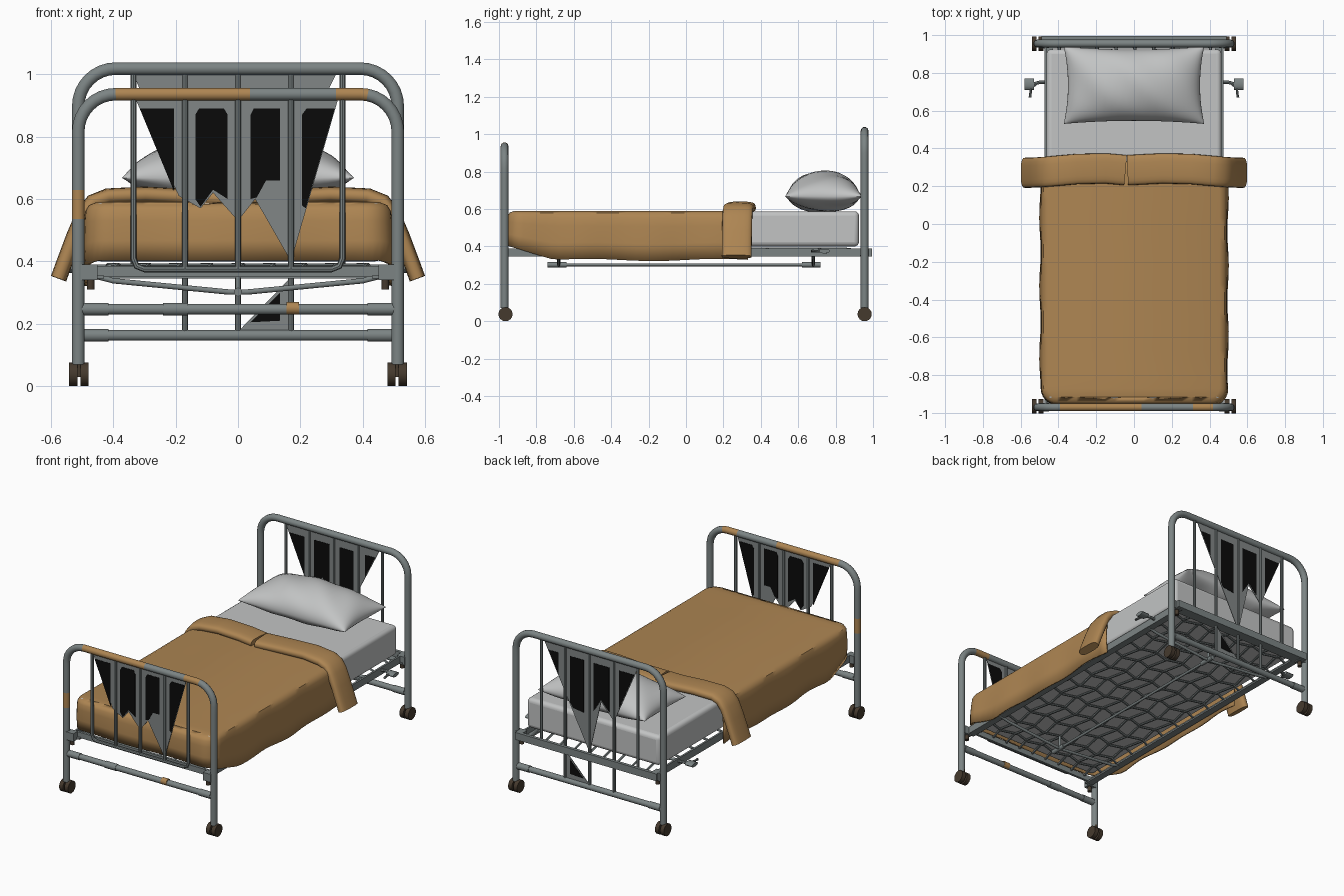
import bpy, bmesh, math
from mathutils import Vector as V

if "Cube" in bpy.data.objects:
    bpy.data.objects.remove(bpy.data.objects["Cube"])


def mat(name, c):
    m = bpy.data.materials.new(name)
    m.diffuse_color = (*c, 1)
    m.use_nodes = True
    m.node_tree.nodes["Principled BSDF"].inputs["Base Color"].default_value = m.diffuse_color
    return m


METAL = mat("grey_metal", (0.20, 0.23, 0.23))
PLATE = mat("panel_grey", (0.22, 0.24, 0.24))
TAN = mat("tan_blanket", (0.42, 0.235, 0.085))
LINEN = mat("pale_linen", (0.54, 0.55, 0.55))
BLACK = mat("black_gap", (0.003, 0.003, 0.003))
BROWN = mat("dark_brown", (0.06, 0.042, 0.027))


def finish(name, bm, *mats):
    bmesh.ops.recalc_face_normals(bm, faces=bm.faces)
    me = bpy.data.meshes.new(name)
    bm.to_mesh(me)
    bm.free()
    ob = bpy.data.objects.new(name, me)
    bpy.context.collection.objects.link(ob)
    for m in mats:
        me.materials.append(m)
    return ob


def tube(name, pts, ra, rb=None, m=METAL, ref=(0, 1, 0), n=10, e=1.0, rule=None):
    """Sweep an (optionally squarish) elliptical section along a path."""
    rb = rb or ra
    pts = [V(p) for p in pts]
    bm = bmesh.new()
    rings = []
    for i, p in enumerate(pts):
        t = (pts[min(i + 1, len(pts) - 1)] - pts[max(i - 1, 0)]).normalized()
        r = V(ref) if abs(t.dot(V(ref))) < 0.9 else V((0, 0, 1))
        a = (r - t * r.dot(t)).normalized()
        b = t.cross(a)
        ring = []
        for k in range(n):
            w = 2 * math.pi * k / n
            c, s = math.cos(w), math.sin(w)
            c, s = [math.copysign(abs(q) ** e, q) for q in (c, s)]
            ring.append(bm.verts.new(p + a * ra * c + b * rb * s))
        rings.append(ring)
    for r0, r1 in zip(rings, rings[1:]):
        for k in range(n):
            bm.faces.new((r0[k], r0[(k + 1) % n], r1[(k + 1) % n], r1[k]))
    bm.faces.new(rings[0])
    bm.faces.new(rings[-1])
    if rule:
        for f in bm.faces:
            f.material_index = int(rule(f.calc_center_median()))
    return finish(name, bm, m, TAN)


def box(name, lo, hi, m=METAL, bevel=0.0):
    bm = bmesh.new()
    bmesh.ops.create_cube(bm, size=1)
    for v in bm.verts:
        v.co = V([(lo[i] + hi[i]) / 2 + v.co[i] * (hi[i] - lo[i]) for i in range(3)])
    ob = finish(name, bm, m)
    if bevel:
        b = ob.modifiers.new("soft", 'BEVEL')
        b.width, b.segments = bevel, 4
    return ob


def plate(name, poly, y, thick, m):
    bm = bmesh.new()
    f = bm.faces.new([bm.verts.new((x, y - thick / 2, z)) for x, z in poly])
    g = bmesh.ops.extrude_face_region(bm, geom=[f])
    bmesh.ops.translate(bm, vec=(0, thick, 0), verts=[v for v in g["geom"] if isinstance(v, bmesh.types.BMVert)])
    finish(name, bm, m)


def hoop(y, h):
    """Arched bed end, sampled finely so worn patches can be picked out."""
    half = [(-.512, .07 + (h - .19) * i / 16) for i in range(17)]
    half += [(-.392 - .12 * math.cos(a), h - .12 + .12 * math.sin(a)) for a in [math.pi / 16 * k for k in range(1, 9)]]
    top = [(-.392 + .784 * i / 20, h) for i in range(1, 20)]
    return [(x, y, z) for x, z in half + top + [(-x, z) for x, z in reversed(half)]]


FY, HY = -.97, .955
# Arched tube ends with worn patches at the foot
def worn(c):
    return (c.z > .89 and (-.40 < c.x < .05 or .32 < c.x < .41)) or (c.x < -.4 and .53 < c.z < .64)
tube("foot_hoop", hoop(FY, .936), .021, rule=worn)
tube("head_hoop", hoop(HY, 1.018), .021)

# Lower cross rails with collars
for nm, y, z in (("foot", FY, .247), ("head", HY, .163)):
    tube(nm + "_lower_rail", [(-.5, y, z), (.5, y, z)], .018)
    for x in (-.455, .455):
        tube(nm + "_rail_collar", [(x - .04, y, z), (x + .04, y, z)], .021)
tube("foot_rail_patch", [(.155, FY, .25), (.195, FY, .25)], .021, m=TAN)
tube("foot_rail_joint", [(-.24, FY, .247), (-.16, FY, .247)], .021)

# Upright spindles
for x in (-.17, 0, .17):
    tube("foot_spindle", [(x, FY, .93), (x, FY, .375)], .01, n=8)
    tube("head_spindle", [(x, HY, 1.01), (x, HY, .165)], .009, n=8)
tube("foot_spindle_loop", [(-.335, FY, .93), (-.335, FY, .41), (-.325, FY, .385), (-.30, FY, .375),
                           (.30, FY, .375), (.325, FY, .385), (.335, FY, .41), (.335, FY, .93)], .01, n=8)
for x in (-.335, .335):
    tube("head_side_spindle", [(x, HY, 1.01), (x, HY, .37)], .009, n=8)

# Pointed panels between spindles, with black areas
panels = [
    ("foot_panel", FY, [(-.335, .935), (.325, .935), (.17, .40), (.055, .60), (0, .53), (-.08, .62), (-.12, .57), (-.19, .61)],
     [[(-.315, .89), (-.205, .89), (-.205, .625)],
      [(-.125, .89), (-.045, .89), (-.033, .87), (-.033, .60), (-.08, .63), (-.12, .575), (-.137, .60), (-.137, .87)],
      [(.05, .89), (.135, .89), (.135, .66), (.09, .66), (.06, .605), (.04, .60), (.04, .87)],
      [(.205, .87), (.22, .89), (.31, .89), (.217, .57), (.205, .58)]]),
    ("head_panel", HY, [(.32, 1.01), (0, .38), (-.08, .72), (-.17, .62), (-.34, 1.01)],
     [[(.285, .95), (.215, .95), (.215, .81)],
      [(.135, .95), (.04, .95), (.04, .62), (.115, .63), (.135, .66)],
      [(-.03, .95), (-.137, .95), (-.137, .67), (-.08, .73), (-.03, .65)],
      [(-.205, .95), (-.31, .95), (-.205, .71)]]),
    ("head_lower_panel", HY, [(.18, .36), (.17, .175), (0, .175)],
     [[(.135, .30), (.135, .21), (.04, .205)]])]
for nm, y, poly, gaps in panels:
    plate(nm, poly, y, .004, PLATE)
    for g in gaps:
        plate(nm + "_black", g, y, .007, BLACK)

# Twin-wheel casters
for y in (-.965, .955):
    for s in (-1, 1):
        x = s * .51
        tube("caster_stem", [(x, y, .03), (x, y, .09)], .016, m=BROWN)
        for d in (-.018, .018):
            tube("caster_wheel", [(x + d - .013, y, .038), (x + d - .008, y, .038), (x + d + .008, y, .038), (x + d + .013, y, .038)],
                 .038, m=BROWN, n=16)

# Angle-iron bed frame
box("head_angle_iron", (-.49, .975, .345), (.49, .995, .39))
box("head_angle_flange", (-.49, .93, .345), (.49, .98, .353))
box("foot_angle_iron", (-.46, -.945, .35), (.46, -.93, .385))
for s in (-1, 1):
    a, b = sorted((s * .462, s * .474))
    box("side_rail", (a, -.96, .345), (b, .985, .39))
    a, b = sorted((s * .43, s * .474))
    box("side_rail_flange", (a, -.96, .345), (b, .985, .355))
    for y in (FY, HY):
        a, b = sorted((s * .45, s * .505))
        box("corner_bracket", (a, y - .022, .34), (b, y + .022, .39))
        tube("corner_bolt", [(s * .472, y, .31), (s * .472, y, .345)], .013, m=BROWN)
    # Side clips near the head
    tube("side_clip", [(s * .45, .75, .37), (s * .50, .75, .375), (s * .535, .74, .375)], .009, n=8)
    tube("side_clip_knob", [(s * .53, .74, .375), (s * .545, .74, .375), (s * .58, .74, .375)], .03, .012, n=10)
    tube("side_clip_hook", [(s * .51, .75, .375), (s * .545, .72, .375), (s * .55, .67, .375)], .008, n=8)

# Spring lattice under the mattress
for i in range(9):
    x = -.40 + .1 * i
    tube("spring_long", [(x, -.94, .375)] + [(x + .015 * (-1) ** j, -.84 + .14 * j, .39) for j in range(13)] + [(x, .97, .375)],
         .009, .006, n=6, ref=(1, 0, 0))
for j in range(13):
    y = -.84 + .14 * j
    tube("spring_cross", [(-.465, y, .37)] + [(-.4 + .1 * i, y + .015 * (-1) ** i, .388) for i in range(9)] + [(.465, y, .37)],
         .009, .006, n=6)

# Hanging brace below the springs
tube("brace_rod", [(0, -.74, .302), (0, .71, .302)], .008)
for y in (-.68, .68):
    tube("brace_strut", [(-.465, y, .355), (-.40, y, .338), (-.03, y, .302), (.03, y, .302), (.40, y, .338), (.465, y, .355)], .009)
    tube("brace_hub", [(0, y - .06, .302), (0, y + .04, .302)], .014)
    tube("brace_post", [(0, y, .30), (0, y, .38)], .008)

# Mattress
box("mattress", (-.463, -.935, .40), (.463, .925, .588), LINEN, .025)

# Pillow with pinched seam and corners
bm = bmesh.new()
N = 28
for sg, hz in ((1, .135), (-1, .085)):
    g = []
    for i in range(N + 1):
        row = []
        for j in range(N + 1):
            u, v = [math.sin(math.pi / 2 * (2 * k / N - 1)) for k in (i, j)]
            h = max(0, (1 - u * u) * (1 - v * v)) ** .5
            x = .372 * u * (1 - .06 * (1 - v * v))
            y = .735 + .205 * v * (1 - .08 * (1 - u * u))
            rip = .005 * math.sin(9 * u + 4 * v) * h
            row.append(bm.verts.new((x, y, .668 + sg * hz * h + rip)))
        g.append(row)
    for i in range(N):
        for j in range(N):
            bm.faces.new((g[i][j], g[i + 1][j], g[i + 1][j + 1], g[i][j + 1]))
bmesh.ops.remove_doubles(bm, verts=bm.verts, dist=.0005)
finish("pillow", bm, LINEN)

# Blanket: skirt around a U-shaped outline, bridged across the top
bm = bmesh.new()
left = [(-.487, .33 - 1.2 * i / 24, -1, 0) for i in range(25)]
left += [(-.407 - .08 * math.cos(a), -.87 - .08 * math.sin(a), -math.cos(a), -math.sin(a)) for a in [math.pi / 12 * k for k in range(1, 7)]]
left += [(-.407 + .407 * i / 8, -.95, 0, -1) for i in range(1, 8)]
path = left + [(-x, y, -nx, ny) for x, y, nx, ny in reversed(left)]
rows = []
for t, off in ((0, .004), (.35, .006), (.7, .002), (.88, -.002), (.96, -.012), (1, -.035)):
    row = []
    for x, y, nx, ny in path:
        k = min(1, max(0, (-.70 - y) / .24))
        zb = .328 + .08 * k + .006 * math.sin(9 * y)
        o = off + .006 * math.sin(17 * y + 11 * x) * (1 - t)
        row.append(bm.verts.new((x + nx * o, y + ny * o, zb + (.585 - zb) * t)))
    rows.append(row)
n = len(path)
for r0, r1 in zip(rows, rows[1:]):
    for i in range(n - 1):
        bm.faces.new((r0[i], r0[i + 1], r1[i + 1], r1[i]))
top = rows[-1]
for i in range(n // 2 - 1):
    bm.faces.new((top[i], top[i + 1], top[n - 2 - i], top[n - 1 - i]))
bl = finish("blanket", bm, TAN)
so = bl.modifiers.new("cloth", 'SOLIDIFY')
so.thickness, so.offset = .01, 0

# Folded-back blanket edge, in two halves that flare at the sides
side = [(.575, .345), (.555, .40), (.525, .48), (.495, .55), (.465, .59), (.42, .608), (.3, .614), (.15, .606)]
for s, end in ((-1, .05), (1, .035)):
    pts = [(s * x, .283 + .012 * math.sin(8 * x), z) for x, z in side] + [(-.04 - .006 if s < 0 else -.034, .285, .60)]
    tube("blanket_fold", pts, .08, .026, m=TAN, n=20, e=.65)

bpy.ops.object.select_all(action='DESELECT')
for ob in bpy.context.scene.objects:
    ob.select_set(True)
    bpy.context.view_layer.objects.active = ob
bpy.ops.object.shade_smooth_by_angle(angle=math.radians(40))
